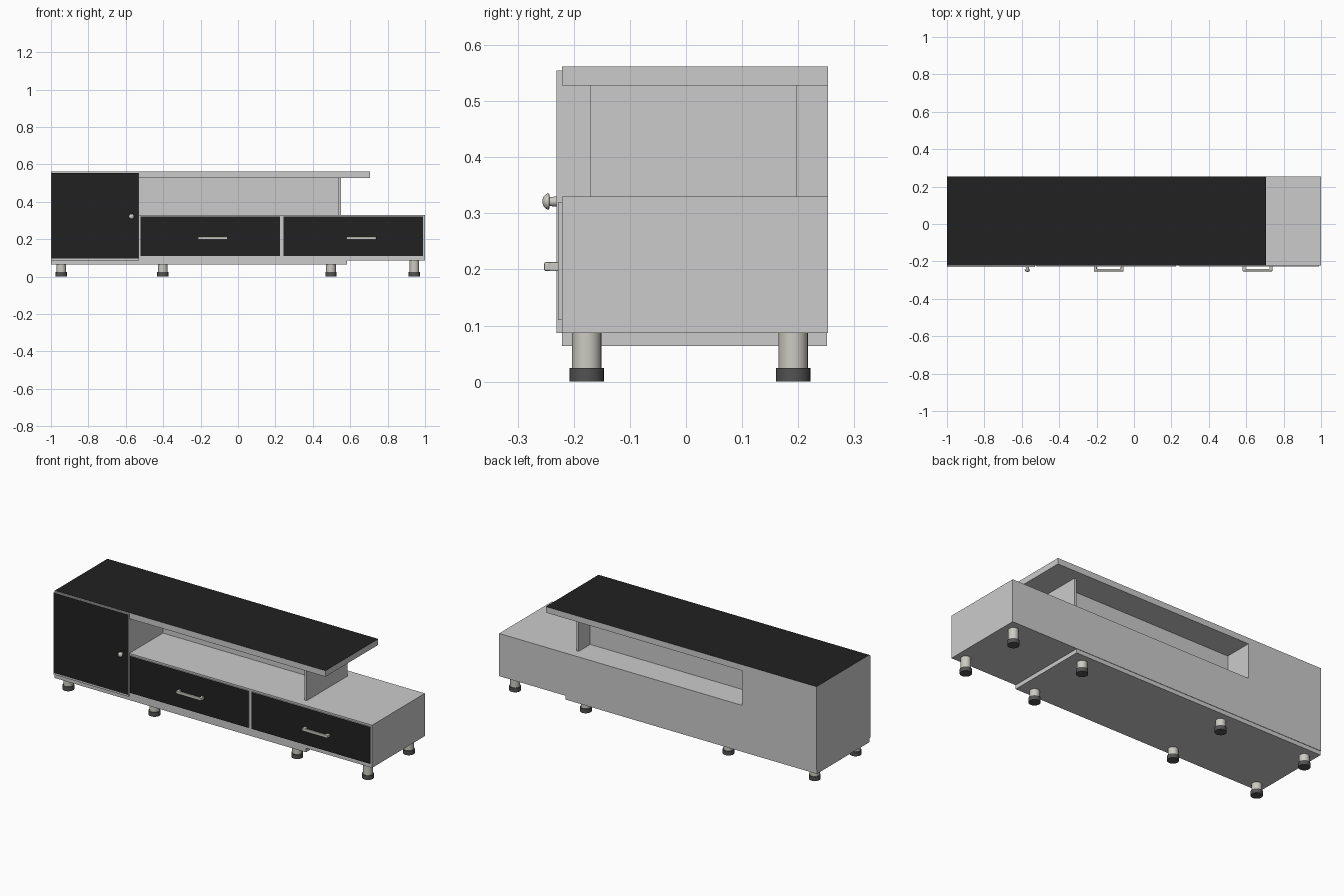
import bpy, bmesh, math
from mathutils import Matrix

if "Cube" in bpy.data.objects:
    bpy.data.objects.remove(bpy.data.objects["Cube"])


def mat(name, r, g, b):
    m = bpy.data.materials.new(name)
    m.diffuse_color = (r, g, b, 1)
    m.use_nodes = True
    m.node_tree.nodes["Principled BSDF"].inputs["Base Color"].default_value = m.diffuse_color
    return m


GREY = mat("light_grey", 0.60, 0.60, 0.60)
BLACK = mat("black_gloss", 0.015, 0.015, 0.015)
METAL = mat("warm_metal", 0.60, 0.59, 0.54)
RUBBER = mat("dark_rubber", 0.085, 0.085, 0.085)


def finish(name, bm, *mats):
    me = bpy.data.meshes.new(name)
    bm.to_mesh(me)
    bm.free()
    for m in mats:
        me.materials.append(m)
    ob = bpy.data.objects.new(name, me)
    bpy.context.collection.objects.link(ob)
    return ob


def box(name, x, y, z, m=GREY, face_mat=None, face_dir=None, bevel=0):
    """Box from (min, max) ranges; the face looking along face_dir may get its own colour."""
    bm = bmesh.new()
    bmesh.ops.create_cube(bm, size=1)
    for v in bm.verts:
        v.co = [r[0] if c < 0 else r[1] for c, r in zip(v.co, (x, y, z))]
    bm.normal_update()
    if face_mat:
        for f in bm.faces:
            if sum(a * b for a, b in zip(f.normal, face_dir)) > 0.9:
                f.material_index = 1
    if bevel:
        bmesh.ops.bevel(bm, geom=bm.edges[:], offset=bevel, segments=2, affect='EDGES', profile=0.5)
    return finish(name, bm, m, *([face_mat] if face_mat else []))


def lathe(name, profile, loc, m, rot=Matrix(), segs=32):
    """Revolve (radius, height) points around z, then rotate and place."""
    bm = bmesh.new()
    vs = [bm.verts.new((r, 0, h)) for r, h in profile]
    es = [bm.edges.new(p) for p in zip(vs, vs[1:])]
    bmesh.ops.spin(bm, geom=vs + es, cent=(0, 0, 0), axis=(0, 0, 1), angle=2 * math.pi, steps=segs)
    bmesh.ops.remove_doubles(bm, verts=bm.verts[:], dist=1e-5)
    bmesh.ops.recalc_face_normals(bm, faces=bm.faces[:])
    bm.transform(Matrix.Translation(loc) @ rot)
    ob = finish(name, bm, m)
    bpy.ops.object.select_all(action='DESELECT')
    ob.select_set(True)
    bpy.context.view_layer.objects.active = ob
    bpy.ops.object.shade_smooth_by_angle(angle=math.radians(35))
    return ob


FRONT, BACK = -0.221, 0.2535

# Carcass
box("tall_cabinet", (-1, -0.53), (FRONT, BACK), (0.087, 0.5275))
box("low_cabinet", (-0.53, 1), (FRONT, BACK), (0.087, 0.33))
box("base_plinth", (-1, 0.583), (FRONT, 0.251), (0.064, 0.087))

# Top slab with black upper face
box("top_slab", (-1, 0.706), (FRONT, BACK), (0.5275, 0.5615), GREY, BLACK, (0, 0, 1))

# Open shelf: upright support and recessed back panel
box("upright_support", (0.538, 0.552), (-0.171, 0.197), (0.33, 0.5275))
box("shelf_back_panel", (-0.53, 0.538), (0.081, 0.094), (0.33, 0.5275))

# Door
box("door", (-1, -0.53), (-0.2305, FRONT), (0.087, 0.555))
box("door_front", (-0.998, -0.532), (-0.2312, -0.2305), (0.097, 0.553), BLACK)

# Drawers with U-shaped handles
for side, x0, x1, hx in (("left", -0.522, 0.225, -0.135), ("right", 0.244, 0.99, 0.66)):
    box(side + "_drawer_front", (x0, x1), (-0.228, FRONT), (0.11, 0.32), GREY, BLACK, (0, -1, 0))
    box(side + "_handle_bar", (hx - 0.08, hx + 0.08), (-0.253, -0.241), (0.197, 0.213), METAL, bevel=0.003)
    for tag, s in (("a", -1), ("b", 1)):
        px = hx + s * 0.072
        box(f"{side}_handle_post_{tag}", (px - 0.008, px + 0.008), (-0.245, -0.227), (0.197, 0.213),
            METAL, bevel=0.002)

# Door knob, axis pointing forward
knob = [(0, 0), (0.009, 0), (0.008, 0.012), (0.0145, 0.013)]
knob += [(0.0145 * math.cos(a), 0.013 + 0.012 * math.sin(a))
         for a in [math.pi / 2 * i / 6 for i in range(1, 6)]] + [(0, 0.025)]
lathe("door_knob", knob, (-0.57, -0.231, 0.321), METAL, Matrix.Rotation(math.pi / 2, 4, 'X'))

# Legs with dark feet
for i, x in enumerate((-0.945, -0.402, 0.497, 0.943)):
    top = 0.087 if x > 0.583 else 0.066
    for row, y in (("front", -0.177), ("back", 0.191)):
        lathe(f"{row}_leg_{i + 1}", [(0, 0.02), (0.026, 0.02), (0.026, top), (0, top)], (x, y, 0), METAL)
        lathe(f"{row}_foot_{i + 1}", [(0, 0), (0.0305, 0), (0.0305, 0.024), (0, 0.024)], (x, y, 0), RUBBER)
